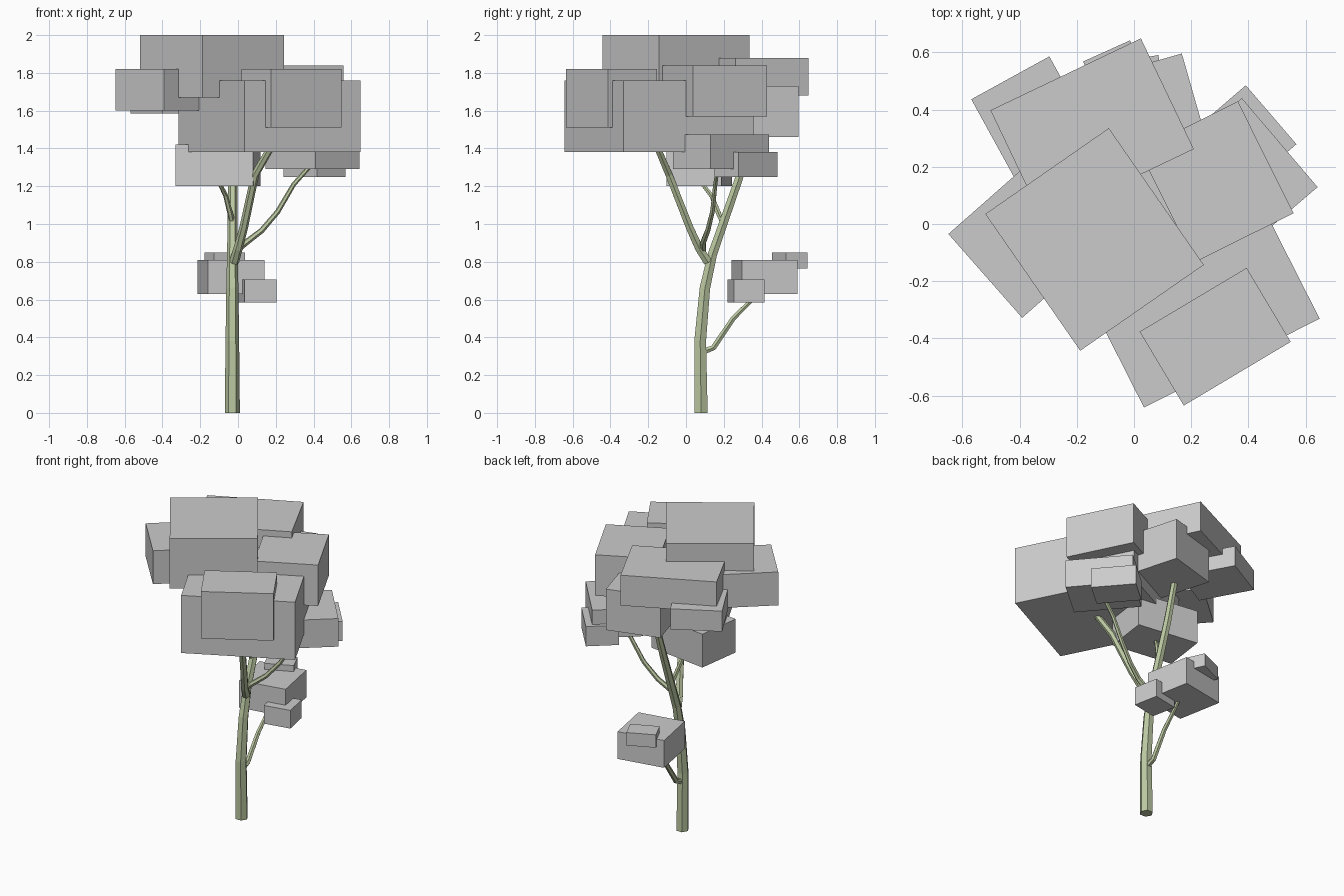
import bpy, bmesh, math
from mathutils import Vector

if "Cube" in bpy.data.objects:
    bpy.data.objects.remove(bpy.data.objects["Cube"])

bark = bpy.data.materials.new("bark")
bark.diffuse_color = (0.5, 0.58, 0.36, 1)
bark.use_nodes = True
bark.node_tree.nodes["Principled BSDF"].inputs["Base Color"].default_value = bark.diffuse_color


def finish(name, bm, mat=None):
    bmesh.ops.recalc_face_normals(bm, faces=bm.faces)
    me = bpy.data.meshes.new(name)
    bm.to_mesh(me)
    bm.free()
    if mat:
        me.materials.append(mat)
    ob = bpy.data.objects.new(name, me)
    bpy.context.collection.objects.link(ob)


def leaf_block(name, a, b, depth, z0, z1):
    """Box on the edge a-b, extending by depth to its left, from z0 to z1."""
    a, b = Vector(a), Vector(b)
    d = (b - a).normalized()
    n = Vector((-d.y, d.x)) * depth
    bm = bmesh.new()
    base = bm.faces.new([bm.verts.new((*p, z0)) for p in (a, b, b + n, a + n)])
    top = bmesh.ops.extrude_face_region(bm, geom=[base])["geom"]
    # the base face stays when extruding a lone face, so only move the copy
    bmesh.ops.translate(bm, vec=(0, 0, z1 - z0),
                        verts=[g for g in top if isinstance(g, bmesh.types.BMVert)])
    if len(bm.faces) < 6:
        bmesh.ops.holes_fill(bm, edges=bm.edges)
    finish(name, bm)


def branch(name, pts, r0, r1, sides=6):
    """Tapered faceted tube along a path."""
    pts = [Vector(p) for p in pts]
    bm = bmesh.new()
    rings = []
    for i, p in enumerate(pts):
        t = pts[min(i + 1, len(pts) - 1)] - pts[max(i - 1, 0)]
        if i == 0 and p.z == 0:
            t = Vector((0, 0, 1))
        t.normalize()
        u = (Vector((1, 0, 0)) - t * t.x).normalized()
        v = t.cross(u)
        r = r0 + (r1 - r0) * i / (len(pts) - 1)
        angles = [2 * math.pi * k / sides for k in range(sides)]
        rings.append([bm.verts.new(p + r * (math.cos(a) * u + math.sin(a) * v))
                      for a in angles])
    for lo, hi in zip(rings, rings[1:]):
        for k in range(sides):
            m = (k + 1) % sides
            bm.faces.new((lo[k], lo[m], hi[m], hi[k]))
    bm.faces.new(rings[0])
    bm.faces.new(rings[-1])
    finish(name, bm, bark)


# Crown: rotated leaf blocks
leaf_block("crown_top", (-.188, -.443), (.244, -.143), .582, 1.67, 2.0)
leaf_block("crown_back", (.209, .262), (.024, .649), .583, 1.68, 1.88)
leaf_block("crown_left", (-.649, -.035), (-.391, -.328), .40, 1.60, 1.82)
leaf_block("crown_front", (.035, -.642), (.649, -.331), .772, 1.38, 1.76)
leaf_block("crown_front_small", (.174, -.635), (.548, -.412), .301, 1.51, 1.82)
leaf_block("crown_right", (.558, .038), (.363, .429), .386, 1.57, 1.84)
leaf_block("crown_back_left", (-.296, .586), (-.569, .436), .35, 1.585, 1.72)
leaf_block("crown_back_middle", (.167, .596), (-.164, .501), .38, 1.46, 1.73)
leaf_block("crown_right_low", (.642, .129), (.377, .44), .305, 1.29, 1.475)
leaf_block("crown_right_small", (.568, .279), (.391, .485), .198, 1.25, 1.38)
leaf_block("crown_middle_low", (.08, -.103), (.12, .187), .414, 1.20, 1.42)

# Low cluster behind the trunk
leaf_block("low_leaves", (-.16, .24), (.14, .296), .30, .63, .81)
leaf_block("low_leaves_right", (.035, .22), (.205, .253), .165, .585, .705)
leaf_block("low_leaves_top", (-.014, .642), (-.178, .568), .124, .765, .85)

# Trunk and branches
branch("trunk", [(-.03, .08, 0), (-.03, .075, .38), (-.03, .10, .66),
                 (-.03, .14, .84), (-.027, .28, 1.24), (-.02, .36, 1.50)], .04, .02)
branch("front_branch", [(-.02, .115, .80), (.0, .07, .87), (.03, .02, .98),
                        (.09, -.09, 1.26), (.165, -.145, 1.39), (.19, -.16, 1.45)],
       .026, .018)
branch("right_branch", [(-.01, .09, .86), (.04, .09, .90), (.125, .115, .965),
                        (.21, .14, 1.065), (.295, .155, 1.21), (.385, .17, 1.31)],
       .018, .011)
branch("left_branch", [(-.03, .20, 1.0), (-.04, .175, 1.05), (-.065, .135, 1.15),
                       (-.10, .08, 1.22)], .017, .011)
branch("low_branch", [(-.03, .08, .32), (-.03, .145, .345), (-.027, .25, .50),
                      (-.025, .33, .58), (-.02, .40, .65)], .019, .011)
